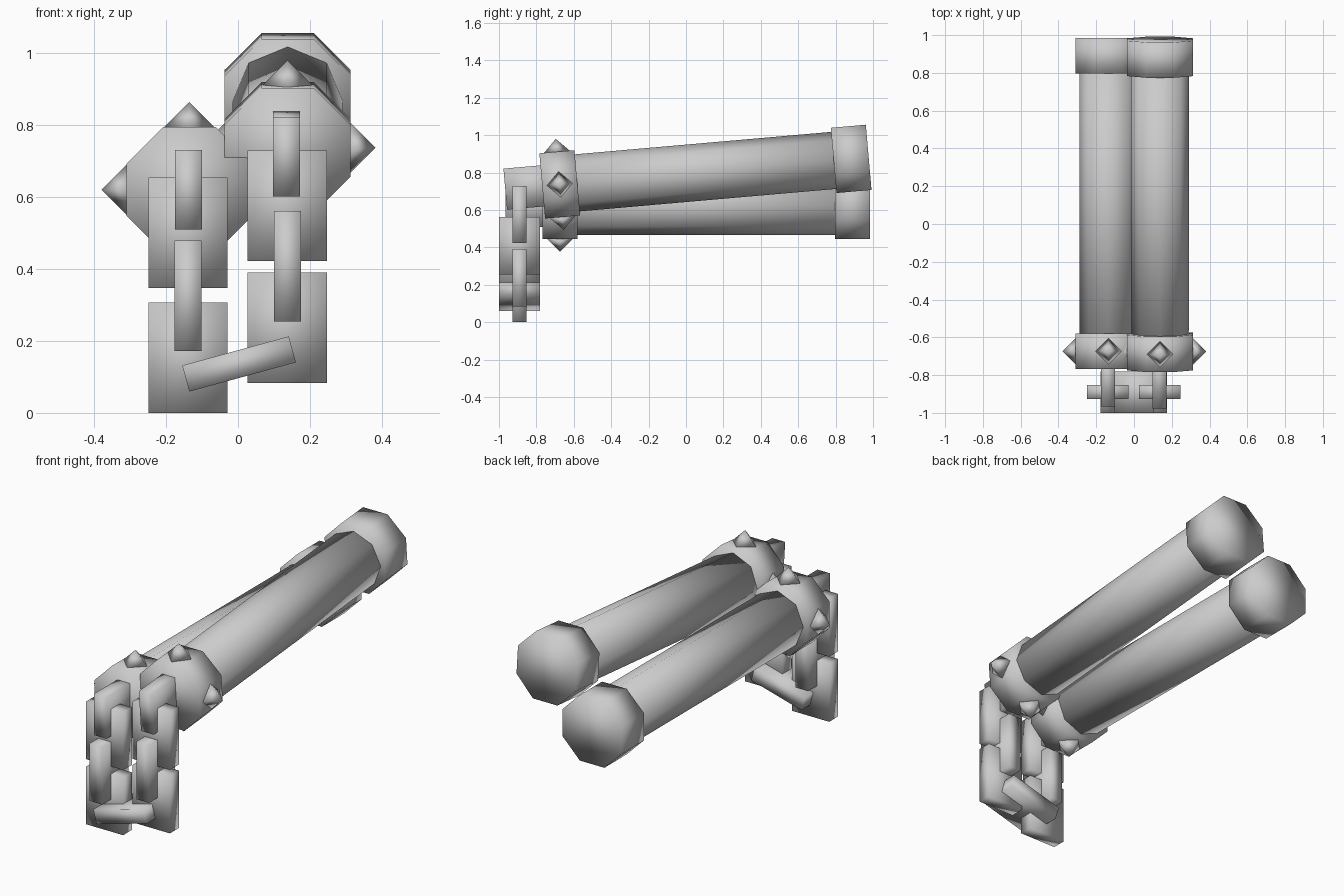
import bpy, bmesh
from math import radians, cos, pi
from mathutils import Matrix

if "Cube" in bpy.data.objects:
    bpy.data.objects.remove(bpy.data.objects["Cube"])

T = Matrix.Translation
R = Matrix.Rotation
TO_Y = R(-pi / 2, 4, 'X')          # turns a z-axis primitive along y
LINK_W, LINK_T, LINK_L = 0.22, 0.075, 0.307


def finish(name, bm, frame):
    for f in bm.faces:
        f.smooth = True
    me = bpy.data.meshes.new(name)
    bm.to_mesh(me)
    bm.free()
    ob = bpy.data.objects.new(name, me)
    ob.matrix_world = frame
    bpy.context.collection.objects.link(ob)


def cone(name, frame, sides, r1, r2, depth):
    bm = bmesh.new()
    bmesh.ops.create_cone(bm, cap_ends=True, segments=sides,
                          radius1=r1, radius2=r2, depth=depth)
    bmesh.ops.remove_doubles(bm, verts=bm.verts, dist=1e-5)
    finish(name, bm, frame)


def box(name, frame, size):
    bm = bmesh.new()
    bmesh.ops.create_cube(bm, size=1)
    bmesh.ops.scale(bm, vec=size, verts=bm.verts)
    finish(name, bm, frame)


def handle(side, frame):
    # octagonal grip
    cone(side + "_grip", frame @ TO_Y, 8, 0.153, 0.153, 1.58)
    # end cap and chain-side collar, flats facing the axes
    r = 0.175 / cos(pi / 8)
    for name, y in (("end_cap", 0.782), ("collar", -0.782)):
        cone(f"{side}_{name}", frame @ T((0, y, 0)) @ TO_Y @ R(pi / 8, 4, 'Z'),
             8, r, r, 0.188)
    # four pyramid studs around the collar
    for i in range(4):
        cone(f"{side}_stud_{i + 1}",
             frame @ T((0, -0.782, 0)) @ R(i * pi / 2, 4, 'Y') @ T((0, 0, 0.209)),
             4, 0.07, 0, 0.07)
    # eyelet sunk into the collar
    box(side + "_eyelet", frame @ T((-0.003, -0.921, 0)), (LINK_T, LINK_L, LINK_W))


def chain(side, x, heights):
    # links alternate between facing front and facing sideways
    for i, z in enumerate(heights):
        size = (LINK_T, LINK_W, LINK_L) if i % 2 else (LINK_W, LINK_T, LINK_L)
        box(f"{side}_link_{i + 1}", T((x, -0.89, z)), size)


handle("left", T((-0.135, 0.109, 0.62)))
handle("right", T((0.138, 0.104, 0.805)) @ R(radians(5), 4, 'X'))
chain("left", -0.139, (0.501, 0.325, 0.1535))
chain("right", 0.137, (0.576, 0.408, 0.237))

# slanted link joining the two chains at the bottom
box("joining_link", T((0.003, -0.89, 0.136)) @ R(radians(-15.3), 4, 'Y'),
    (LINK_L, LINK_W, LINK_T))
